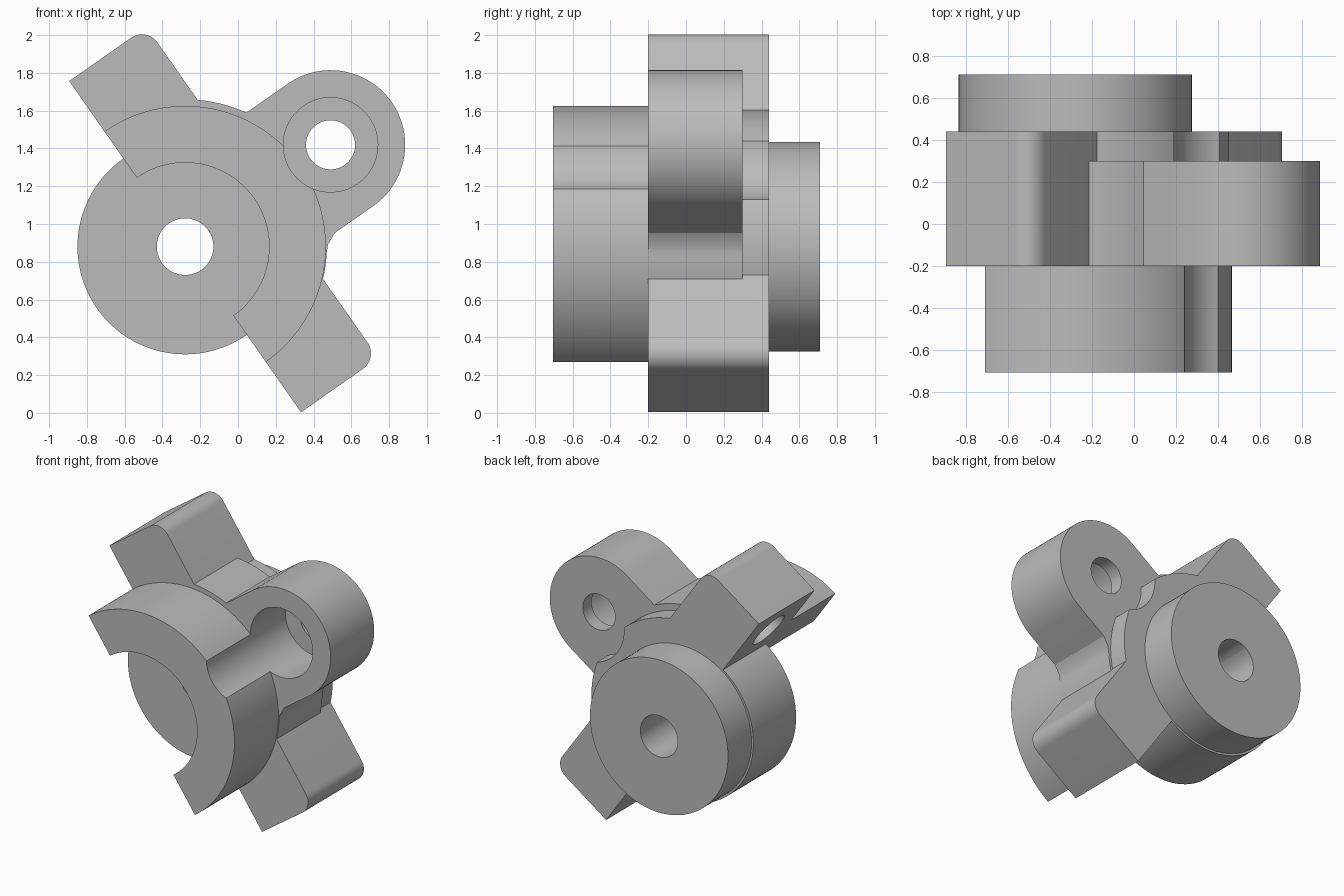
import bpy, bmesh
from math import sin, cos, pi, radians, acos, asin

cube = bpy.data.objects.get("Cube")
if cube:
    bpy.data.objects.remove(cube, do_unlink=True)

# Plain machined grey
grey = bpy.data.materials.new("machined_grey")
grey.use_nodes = True
grey.diffuse_color = (0.5, 0.5, 0.5, 1)
grey.node_tree.nodes["Principled BSDF"].inputs["Base Color"].default_value = (0.5, 0.5, 0.5, 1)

# Tilted frame about the main axis: u points to the lug, v along the arms
CX, CZ, TILT = -0.28, 0.88, radians(35)
LUG = 0.94


def to_world(u, v, y):
    return (CX + u * cos(TILT) - v * sin(TILT), y, CZ + u * sin(TILT) + v * cos(TILT))


def arc(r, a0=0.0, a1=2 * pi, cu=0.0, cv=0.0, n=48):
    return [(cu + r * cos(a0 + (a1 - a0) * i / n), cv + r * sin(a0 + (a1 - a0) * i / n))
            for i in range(n + 1)]


def circle(r, cu=0.0, n=96):
    return arc(r, cu=cu, n=n)[:-1]


def make_object(name, bm):
    bmesh.ops.recalc_face_normals(bm, faces=bm.faces)
    mesh = bpy.data.meshes.new(name)
    bm.to_mesh(mesh)
    bm.free()
    mesh.materials.append(grey)
    obj = bpy.data.objects.new(name, mesh)
    bpy.context.collection.objects.link(obj)
    return obj


def prism(name, outline, y0, y1):
    """Extrude a (u, v) outline along y."""
    bm = bmesh.new()
    face = bm.faces.new([bm.verts.new(to_world(u, v, y0)) for u, v in outline])
    new = bmesh.ops.extrude_face_region(bm, geom=[face])["geom"]
    moved = [g for g in new if isinstance(g, bmesh.types.BMVert)]
    bmesh.ops.translate(bm, verts=moved, vec=(0, y1 - y0, 0))
    return make_object(name, bm)


def side_drill(name, v, y, r, depth):
    """Cylinder along u entering the flat side of an arm."""
    bm = bmesh.new()
    rings = [[bm.verts.new(to_world(u, v + b, y + a)) for a, b in circle(r, n=48)]
             for u in (-0.1, depth)]
    bm.faces.new(rings[0])
    bm.faces.new(rings[1])
    for i in range(48):
        j = (i + 1) % 48
        bm.faces.new((rings[0][i], rings[0][j], rings[1][j], rings[1][i]))
    return make_object(name, bm)


def combine(target, others, operation):
    for other in others:
        mod = target.modifiers.new(other.name, "BOOLEAN")
        mod.operation, mod.solver, mod.object = operation, "EXACT", other
        bpy.context.view_layer.objects.active = target
        bpy.ops.object.modifier_apply(modifier=mod.name)
        bpy.data.objects.remove(other, do_unlink=True)


# Body plate: half disc, slightly larger above the lug, with a blended lower corner
blend = [(0.625, -0.425), (0.68, -0.4), (0.7, -0.39)]
lower = arc(0.75, -pi / 2, -asin(0.46 / 0.75), n=32)
upper = arc(0.78, 0.3, pi / 2, n=40)
body = prism("bracket_body", lower + blend + upper, -0.2, 0.3)

# Rear flange with a round clearance beside the lug
flange = prism("rear_flange", arc(0.732, -pi / 2, pi / 2, n=64), 0.2, 0.44)
clearance = prism("flange_clearance", circle(0.3, LUG), 0.3, 0.6)
combine(flange, [clearance], "DIFFERENCE")

# Lug: rounded end with straight tangent sides running into the body
lug = prism("lug", arc(0.395, -pi / 2, pi / 2, LUG) + [(0.5, 0.395), (0.5, -0.395)], -0.2, 0.3)

# Two opposite arms, each with one rounded outer corner
END, WIDE, RND = 1.07, 0.5, 0.1
corner = arc(RND, 0, pi / 2, WIDE - RND, END - RND, n=12)
arms = []
for side, name in ((1, "upper_arm"), (-1, "lower_arm")):
    outline = [(0, 0.3), (WIDE, 0.3)] + corner + [(0, END)]
    arms.append(prism(name, [(u, side * v) for u, v in outline], -0.2, 0.44))

# Half collar at the front, hub disc and rear boss on the main axis
collar = prism("front_collar", arc(0.745, -pi / 2, pi / 2, n=72), -0.705, -0.15)
hub = prism("hub_disc", circle(0.57), -0.05, 0.44)
boss = prism("rear_boss", circle(0.555), 0.3, 0.71)
combine(body, [flange, lug] + arms + [collar], "UNION")

# Recess, bores, counterbore and blind arm holes
recess = prism("collar_recess", circle(0.445), -1, -0.05)
combine(body, [recess], "DIFFERENCE")
combine(body, [hub, boss], "UNION")
cutters = [
    prism("main_bore", circle(0.15, n=48), -1, 1),
    prism("lug_bore", circle(0.13, LUG, 48), -1, 1),
    prism("lug_counterbore", circle(0.25, LUG), -1, 0.2),
    side_drill("upper_arm_hole", 0.82, 0.12, 0.14, 0.3),
    side_drill("lower_arm_hole", -0.82, 0.12, 0.14, 0.3),
]
combine(body, cutters, "DIFFERENCE")

# Smooth the round walls, keep the machined edges crisp
bpy.ops.object.select_all(action="DESELECT")
body.select_set(True)
bpy.context.view_layer.objects.active = body
bpy.ops.object.shade_smooth_by_angle(angle=radians(25))
